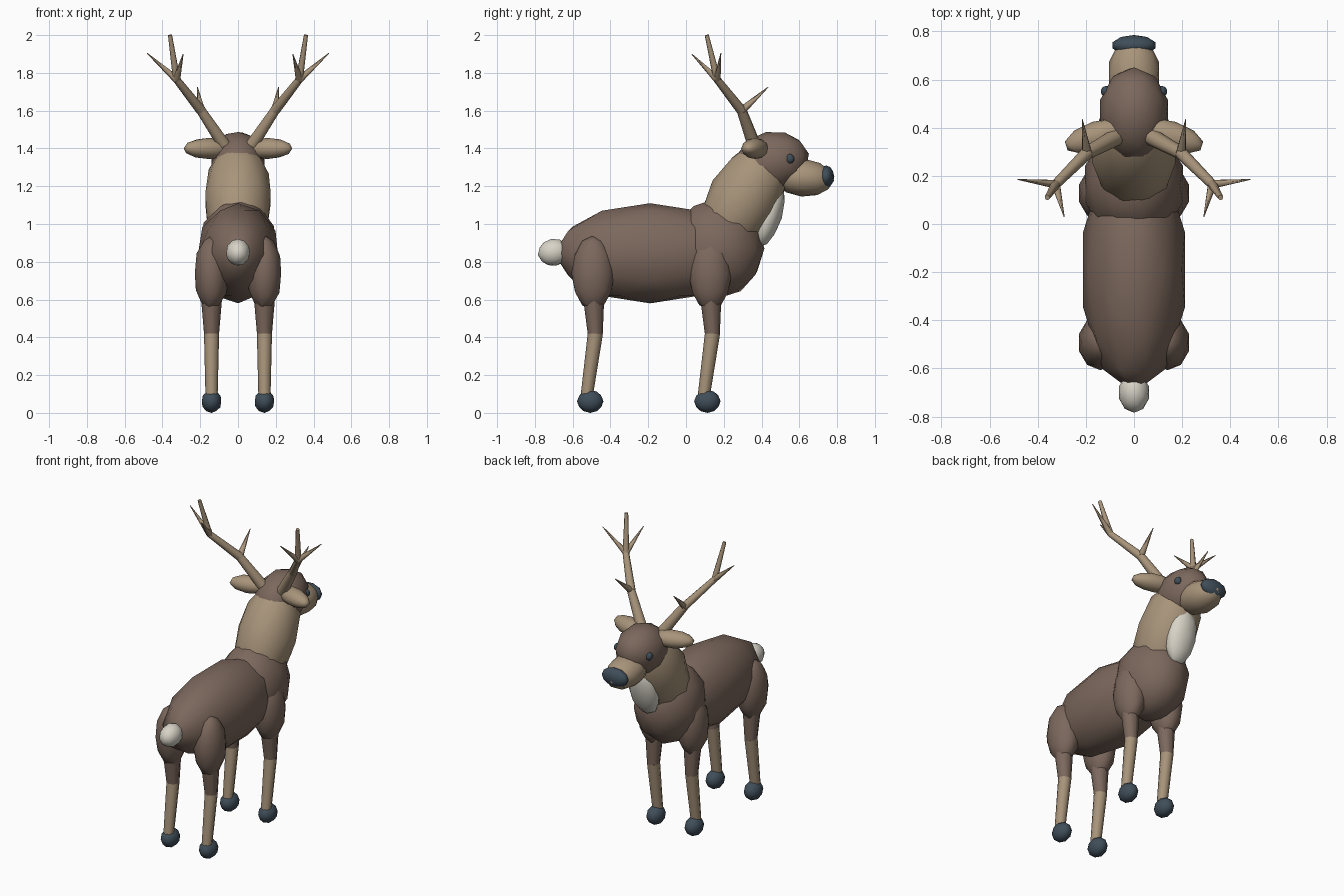
import bpy
from math import radians
from mathutils import Vector

cube = bpy.data.objects.get("Cube")
if cube:
    bpy.data.objects.remove(cube, do_unlink=True)


def material(name, rgb):
    mat = bpy.data.materials.new(name)
    mat.use_nodes = True
    colour = (*rgb, 1.0)
    mat.diffuse_color = colour
    bsdf = next(n for n in mat.node_tree.nodes if n.type == "BSDF_PRINCIPLED")
    bsdf.inputs["Base Color"].default_value = colour
    return mat


BROWN = material("coat_brown", (0.20, 0.138, 0.108))
TAN = material("light_tan", (0.39, 0.295, 0.195))
SLATE = material("dark_slate", (0.05, 0.075, 0.10))
CREAM = material("cream_white", (0.68, 0.65, 0.57))


def finish(name, mat):
    obj = bpy.context.object
    obj.name = obj.data.name = name
    obj.data.materials.append(mat)
    return obj


def ball(name, mat, centre, radii, tilt=0, yaw=0):
    """Low-poly ellipsoid; positive tilt raises its +y end."""
    bpy.ops.mesh.primitive_ico_sphere_add(
        subdivisions=2, radius=1, location=centre,
        rotation=(radians(tilt), 0, radians(yaw)))
    obj = finish(name, mat)
    obj.scale = radii
    bpy.ops.object.shade_smooth()
    return obj


def limb(name, mat, start, end, r_start, r_end, sides=8):
    """Tapered rod between two points."""
    a, b = Vector(start), Vector(end)
    bpy.ops.mesh.primitive_cone_add(
        vertices=sides, radius1=r_start, radius2=r_end, depth=(b - a).length,
        location=(a + b) / 2, rotation=(b - a).to_track_quat("Z", "Y").to_euler())
    obj = finish(name, mat)
    bpy.ops.object.shade_smooth_by_angle(angle=radians(65))
    return obj


# Trunk
ball("body", BROWN, (0, -0.19, 0.845), (0.222, 0.51, 0.265))
ball("chest", BROWN, (0, 0.165, 0.87), (0.213, 0.25, 0.265))
ball("neck", TAN, (0, 0.305, 1.135), (0.182, 0.19, 0.34), tilt=-30)
ball("throat_patch", CREAM, (0, 0.44, 1.05), (0.10, 0.07, 0.18), tilt=-17)
ball("tail", CREAM, (0, -0.70, 0.85), (0.065, 0.085, 0.072), tilt=10)

# Head
ball("head", BROWN, (0, 0.455, 1.33), (0.148, 0.20, 0.16), tilt=12)
ball("muzzle", TAN, (0, 0.62, 1.245), (0.11, 0.165, 0.10), tilt=-5)
ball("nose", SLATE, (0, 0.742, 1.25), (0.093, 0.043, 0.06))

for side, s in (("left", 1), ("right", -1)):
    ball(side + "_eye", SLATE, (s * 0.116, 0.55, 1.345), (0.022, 0.024, 0.026))
    ball(side + "_ear", TAN, (s * 0.155, 0.365, 1.40),
         (0.14, 0.062, 0.056), yaw=-s * 18)

    # Antler beam in three rods, with tines at the joints
    base, low, high, tip = [
        (s * x, y, z) for x, y, z in
        ((0.075, 0.36, 1.42), (0.195, 0.295, 1.60),
         (0.325, 0.165, 1.765), (0.36, 0.11, 2.0))]
    limb(side + "_antler_base", TAN, base, low, 0.036, 0.027)
    limb(side + "_antler_middle", TAN, low, high, 0.027, 0.02)
    limb(side + "_antler_top", TAN, high, tip, 0.02, 0.011)
    limb(side + "_brow_tine", TAN, low, (s * 0.215, 0.435, 1.725), 0.022, 0.002, 6)
    limb(side + "_outer_tine", TAN, high, (s * 0.482, 0.185, 1.905), 0.02, 0.002, 6)
    limb(side + "_rear_tine", TAN, high, (s * 0.29, 0.03, 1.90), 0.02, 0.002, 6)

    # Legs
    for end, y in (("front", 0.128), ("rear", -0.492)):
        leg = f"{side}_{end}"
        x = s * 0.14
        ball(leg + "_haunch", BROWN, (x, y, 0.74), (0.093, 0.115, 0.20))
        limb(leg + "_upper_leg", BROWN, (x, y, 0.68), (x, y + 0.012, 0.41),
             0.062, 0.039)
        limb(leg + "_lower_leg", TAN, (x, y + 0.012, 0.42), (x, y - 0.035, 0.08),
             0.040, 0.032)
        ball(leg + "_hoof", SLATE, (x, y - 0.015, 0.061), (0.054, 0.07, 0.061))
